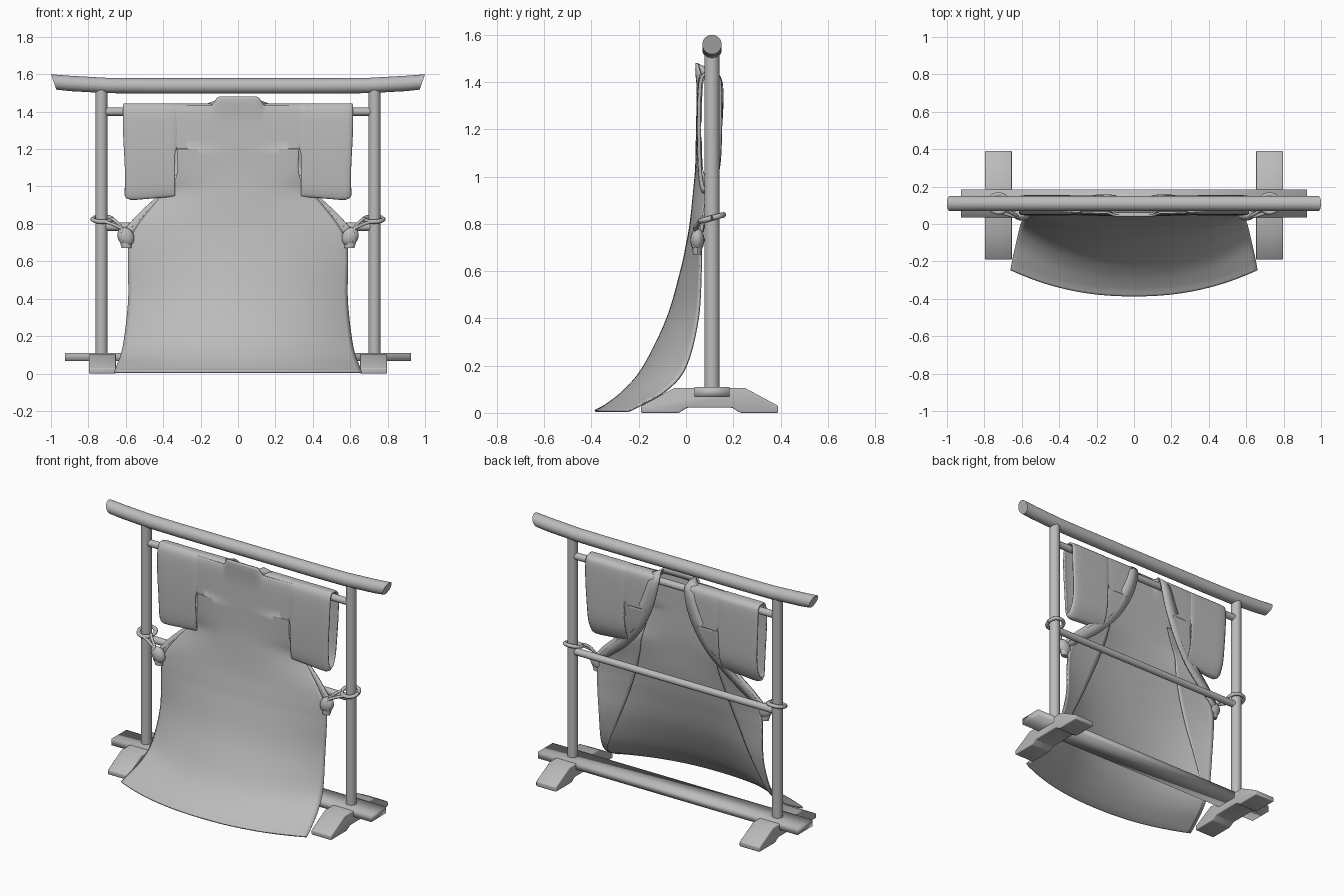
import bpy, bmesh, math
from mathutils import Vector

if "Cube" in bpy.data.objects:
    bpy.data.objects.remove(bpy.data.objects["Cube"])

grey = bpy.data.materials.new("plain_grey")
grey.diffuse_color = (0.5, 0.5, 0.5, 1)
grey.use_nodes = True
grey.node_tree.nodes["Principled BSDF"].inputs["Base Color"].default_value = grey.diffuse_color


def finish(name, bm, thick=0, mirror=False, bevel=0, angle=40):
    """Turn a bmesh into a smooth-shaded object with optional modifiers."""
    bmesh.ops.recalc_face_normals(bm, faces=bm.faces)
    me = bpy.data.meshes.new(name)
    bm.to_mesh(me)
    bm.free()
    me.materials.append(grey)
    ob = bpy.data.objects.new(name, me)
    bpy.context.collection.objects.link(ob)
    if bevel:
        m = ob.modifiers.new("bevel", 'BEVEL')
        m.width, m.segments = bevel, 3
    if thick:
        m = ob.modifiers.new("thickness", 'SOLIDIFY')
        m.thickness, m.offset = thick, 0
    if mirror:
        ob.modifiers.new("mirror", 'MIRROR')
    bpy.ops.object.select_all(action='DESELECT')
    ob.select_set(True)
    bpy.context.view_layer.objects.active = ob
    bpy.ops.object.shade_smooth_by_angle(angle=math.radians(angle))
    return ob


def loft(name, rows, closed=False, caps=False, **kw):
    """Skin a list of point rows."""
    bm = bmesh.new()
    vs = [[bm.verts.new(p) for p in r] for r in rows]
    n = len(rows[0])
    for a, b in zip(vs, vs[1:]):
        for i in range(n if closed else n - 1):
            j = (i + 1) % n
            bm.faces.new((a[i], a[j], b[j], b[i]))
    if caps:
        bm.faces.new(vs[0])
        bm.faces.new(vs[-1])
    return finish(name, bm, **kw)


def smooth(keys, steps):
    """Catmull-Rom interpolation through tuples of numbers."""
    k = [Vector(p) for p in keys]
    k = [2 * k[0] - k[1]] + k + [2 * k[-1] - k[-2]]
    out = []
    for i in range(1, len(k) - 2):
        a, b, c, d = k[i - 1:i + 3]
        for s in range(steps):
            t = s / steps
            out.append(0.5 * (2 * b + (c - a) * t + (2 * a - 5 * b + 4 * c - d) * t * t
                              + (3 * b - a - 3 * c + d) * t ** 3))
    return out + [k[-2]]


def ease(t):
    t = min(1, max(0, t))
    return t * t * (3 - 2 * t)


def tube(name, pts, r, mirror=False, cyclic=False):
    """Round tube along a smooth path."""
    path = smooth(list(pts) + ([pts[0]] if cyclic else []), 6)
    rows = []
    for i, p in enumerate(path):
        d = (path[min(i + 1, len(path) - 1)] - path[max(i - 1, 0)]).normalized()
        u = d.cross(Vector((0.13, 0.31, 0.94))).normalized()
        v = d.cross(u)
        rows.append([p + r * (u * math.cos(a) + v * math.sin(a))
                     for a in (j * math.pi / 4 for j in range(8))])
    return loft(name, rows, closed=True, caps=True, mirror=mirror, angle=60)


def rod(name, a, b, r, mirror=False):
    """Straight cylinder from a to b."""
    a, b = Vector(a), Vector(b)
    bm = bmesh.new()
    bmesh.ops.create_cone(bm, cap_ends=True, segments=24, radius1=r, radius2=r, depth=(b - a).length)
    q = (b - a).to_track_quat('Z', 'Y').to_matrix().to_4x4()
    q.translation = (a + b) / 2
    bmesh.ops.transform(bm, matrix=q, verts=bm.verts)
    return finish(name, bm, mirror=mirror)


# --- wooden stand ---
Y = 0.11
beam = []
for x, zc in ((-1, 1.559), (-.9, 1.551), (-.7, 1.54), (-.5, 1.538), (0, 1.538),
              (.5, 1.538), (.7, 1.54), (.9, 1.551), (1, 1.559)):
    ring = []
    for j in range(24):
        a = j * math.pi / 12
        dz = 0.041 * math.sin(a)
        shear = x * 0.35 * (dz - 0.041) if abs(x) == 1 else 0
        ring.append((x + shear, Y + 0.041 * math.cos(a), zc + dz))
    beam.append(ring)
loft("top_beam", beam, closed=True, caps=True)
rod("post", (0.73, Y, 0.08), (0.73, Y, 1.53), 0.032, mirror=True)
rod("upper_rail", (-.72, Y, 1.4), (.72, Y, 1.4), 0.022)
rod("middle_rail", (-.72, Y, .785), (.72, Y, .785), 0.022)

bm = bmesh.new()
bmesh.ops.create_cube(bm, size=1)
for v in bm.verts:
    v.co = (v.co.x * 1.85, Y + v.co.y * 0.15, 0.088 + v.co.z * 0.042)
finish("base_plank", bm, angle=180)

foot = [(-.19, 0), (-.19, .028), (-.05, .105), (.25, .105), (.39, .03), (.39, 0),
        (.23, 0), (.195, .022), (.005, .022), (-.03, 0)]
loft("foot", [[(x, y, z) for y, z in foot] for x in (.653, .797)],
     closed=True, caps=True, mirror=True, bevel=0.006, angle=180)

# --- robe body: height, half width, y at the centre, y at the edge ---
sheet = smooth([(1.433, .39, .06, .074), (1.38, .39, .052, .062), (1.2, .39, .047, .057)], 4)
sheet += smooth([(1.199, .327, .047, .052), (1.05, .33, .044, .062), (.95, .41, .036, .09),
                 (.8, .53, .02, .068), (.7, .58, .002, .064), (.6, .588, -.02, .062),
                 (.4, .585, -.078, .05), (.2, .605, -.175, 0), (.1, .625, -.255, -.08),
                 (.035, .65, -.335, -.19), (.008, .66, -.385, -.245)], 5)


def sheet_point(row, t, back=0):
    z, w, yc, ye = row
    y = yc + (ye - yc) * abs(t) ** 2.2 + back
    # the nape stands up above the shoulders
    rise = ease((.142 - abs(w * t)) / .04) * ease((z - 1.36) / .073)
    return (w * t, y - .014 * rise, max(z, .007) + .048 * rise)


loft("robe_body", [[sheet_point(r, i / 28) for i in range(-28, 29)] for r in sheet], thick=0.01)

# inner panels behind the body, narrowing towards the hem
inner = []
for r in sheet:
    if r[0] < 1.19:
        xi = .27 + (.39 * ((.95 - r[0]) / .95) ** 1.3 if r[0] < .95 else -.27 * (r[0] - .95))
        t0 = min(xi / r[1], 0.97)
        inner.append([sheet_point(r, t0 + (1 - t0) * i / 8, .014 * (1 - i / 8) + .002) for i in range(9)])
loft("inner_panel", inner, thick=0.002, mirror=True)

# shoulder and front panel drawn to the tie: inner x, outer x, y, z
chest = smooth([(.12, .39, .066, 1.425), (.12, .39, .08, 1.436), (.12, .39, .1, 1.44),
                (.12, .39, .133, 1.432), (.125, .39, .147, 1.39), (.17, .39, .147, 1.25),
                (.185, .385, .146, 1.205), (.19, .335, .145, 1.19), (.28, .352, .125, 1.05),
                (.40, .43, .094, .93), (.53, .54, .076, .82), (.595, .61, .066, .75)], 4)
rows = []
for a, b, y, z in chest:
    dive = 1 if b > .35 and z > 1.19 else 0
    rows.append([(a + (b - a) * s, Y + (y - Y) * (1 - .25 * dive * s ** 6), z - .006 * dive * s ** 6)
                 for s in (i / 8 for i in range(9))])
loft("front_panel", rows, thick=0.01, mirror=True)

# collar band: inner edge xyz, outer edge xyz
collar = smooth([(0, .05, 1.478, 0, .056, 1.43), (.09, .052, 1.476, .1, .06, 1.43),
                 (.108, .075, 1.466, .14, .078, 1.436), (.1, .115, 1.452, .16, .115, 1.44),
                 (.092, .146, 1.40, .165, .15, 1.39), (.135, .146, 1.23, .215, .15, 1.26),
                 (.23, .126, 1.05, .302, .128, 1.10), (.35, .096, .915, .41, .098, .97),
                 (.485, .077, .805, .532, .077, .855), (.58, .065, .73, .612, .062, .765)], 6)
loft("collar_band", [[p[0:3], ((p[0] + p[3]) / 2, (p[1] + p[4]) / 2 + .003, (p[2] + p[5]) / 2), p[3:6]]
                     for p in collar], thick=0.009, mirror=True, angle=60)

# sleeves draped over the upper rail, open at the cuff, merging into the body above the armhole
profile = smooth([(.1, 1.44), (.074, 1.433), (.056, 1.38), (.051, 1.2), (.056, 1.02), (.066, .945),
                  (.08, .932), (.105, .945), (.136, 1.02), (.147, 1.15), (.148, 1.38), (.133, 1.43),
                  (.1, 1.44)], 5)[:-1]
sleeve = []
for x, lift, slim in ((.338, .018, 1), (.345, .018, 1), (.37, .016, 1), (.45, .01, 1), (.54, .002, 1),
                      (.58, .002, 1), (.598, .009, .95), (.608, .026, .86)):
    ring = []
    for y, z in profile:
        tuck = ease((z - 1.19) / .03) if x == .338 else 0
        bow = .006 * math.sin((z - 1.19) * 9) if x > .57 else 0
        ring.append((x + bow - .04 * tuck, .1 + (y - .1) * slim * (1 - .22 * tuck),
                     z + lift * max(0, (1.3 - z) / .37) - .006 * tuck))
    sleeve.append(ring)
loft("sleeve", sleeve, closed=True, thick=0.01, mirror=True, angle=60)

# --- ties gathering the robe at each post ---
bm = bmesh.new()
bmesh.ops.create_uvsphere(bm, u_segments=16, v_segments=10, radius=1)
for v in bm.verts:
    v.co = (.6 + v.co.x * .045 + v.co.z * .008, .048 + v.co.y * .03, .732 + v.co.z * .05)
finish("gathered_knot", bm, mirror=True)
# small bunch of cloth below the knot
loft("gathered_end", [[(x + r * math.cos(a), .048 + .7 * r * math.sin(a), z)
                       for a in (j * math.pi / 6 for j in range(12))]
                      for x, r, z in ((.605, .025, .74), (.6, .03, .7), (.596, .026, .67))],
     closed=True, caps=True, mirror=True)
tube("post_loop", [(.725 + .053 * math.cos(a), Y + .048 * math.sin(a), .825 + .013 * math.sin(a))
                   for a in (i * math.pi / 4 for i in range(8))], .012, mirror=True, cyclic=True)
tube("tie_cord_upper", [(.61, .04, .765), (.64, .04, .785), (.69, .055, .805), (.73, .065, .815)],
     .009, mirror=True)
tube("tie_cord_lower", [(.68, .085, .83), (.655, .06, .815), (.628, .045, .785), (.617, .03, .745),
                        (.62, .035, .7)], .009, mirror=True)
